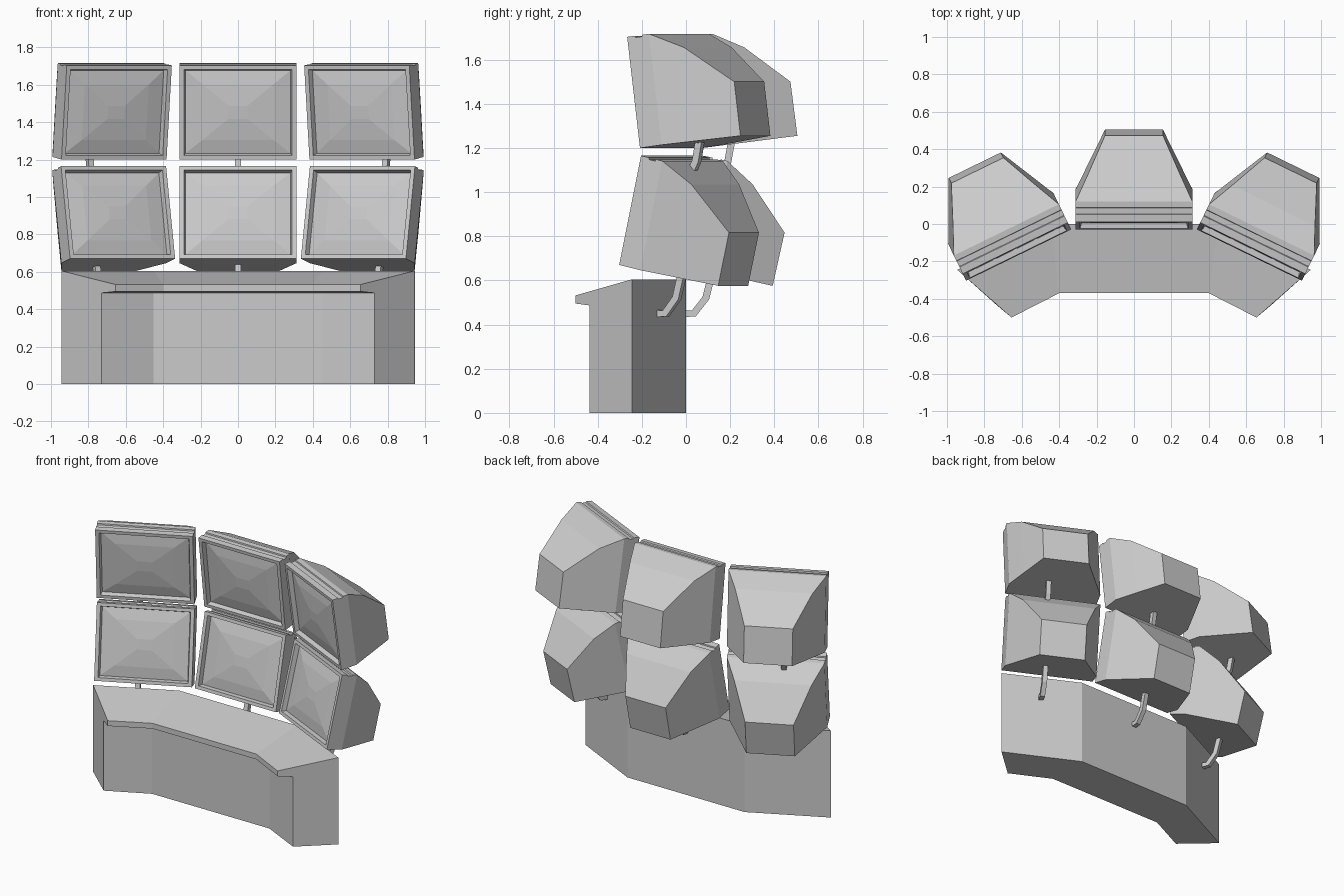
import bpy, bmesh
from math import radians
from mathutils import Matrix, Vector

if "Cube" in bpy.data.objects:
    bpy.data.objects.remove(bpy.data.objects["Cube"])


def loft(name, rings, mat=Matrix(), cap_start=True, cap_end=True):
    """Skin a series of equal-length point loops."""
    bm = bmesh.new()
    loops = [[bm.verts.new(mat @ Vector(p)) for p in ring] for ring in rings]
    n = len(loops[0])
    for a, b in zip(loops, loops[1:]):
        for i in range(n):
            j = (i + 1) % n
            bm.faces.new((a[i], a[j], b[j], b[i]))
    if cap_start:
        bm.faces.new(loops[0][::-1])
    if cap_end:
        bm.faces.new(loops[-1])
    bmesh.ops.recalc_face_normals(bm, faces=bm.faces)
    me = bpy.data.meshes.new(name)
    bm.to_mesh(me)
    bm.free()
    ob = bpy.data.objects.new(name, me)
    bpy.context.collection.objects.link(ob)
    return ob


def rect(depth, half, low, high):
    return [(-half, depth, low), (half, depth, low), (half, depth, high), (-half, depth, high)]


def bar(name, path, half, mat):
    """Square bar following a path in the local YZ plane."""
    pts = [Vector(p) for p in path]
    rings = []
    for i, p in enumerate(pts):
        t = (pts[min(i + 1, len(pts) - 1)] - pts[max(i - 1, 0)]).normalized()
        n = Vector((-t.y, t.x)) * half
        a, b = p + n, p - n
        rings.append([(-half, *a), (half, *a), (half, *b), (-half, *b)])
    return loft(name, rings, mat)


# Desk: bent console with sloped top and front lip
stations = []
for s, (back, body, lip) in (
        (-1, ((.945, -.245), (.73, -.437), (.655, -.5))),
        (-1, ((.452, 0), (.452, -.30), (.40, -.37))),
        (1, ((.452, 0), (.452, -.30), (.40, -.37))),
        (1, ((.945, -.245), (.73, -.437), (.655, -.5)))):
    stations.append([(s * p[0], p[1], z) for p, z in (
        (back, 0), (body, 0), (body, .487), (lip, .495), (lip, .532), (back, .605))])
loft("desk", stations)

W, H = .3125, .507


def monitor(name, mat):
    # Case: recessed front rim, shallow top groove, tapered back
    case = [rect(.03, W - .032, .03, H - .03),
            rect(0, W - .024, .022, H - .022),
            rect(0, W, 0, H)]
    for d, half, top in ((.04, W, H), (.043, W, H - .008), (.075, W, H - .008),
                         (.078, W, H), (.11, W, H), (.245, .247, .428), (.433, .155, .247)):
        case.append(rect(d, half, 0, top))
    loft(name + "_case", case, mat, cap_start=False)
    # Screen: faceted gentle bulge
    c = H / 2
    screen = [rect(d, hw, c - hh, c + hh) for d, hw, hh in (
        (.03, W - .032, c - .03), (.016, .19, .15), (.006, .05, .035))]
    loft(name + "_screen", screen, mat, cap_start=False)


# Three columns, each with two tilted monitors and their support arms
for col, s in (("left", -1), ("center", 0), ("right", 1)):
    turn = Matrix.Rotation(radians(-26 * s), 4, 'Z')
    place = Matrix.Translation((.63 * s, -.139 * abs(s), 0)) @ turn
    for row, y, z, tilt in (("lower", -.03, .67, -12.6), ("upper", .075, 1.2, 7.3)):
        monitor(f"{col}_{row}_monitor", place @ Matrix.Translation((0, y, z))
                @ Matrix.Rotation(radians(tilt), 4, 'X'))
    arm = Matrix.Translation((.705 * s, -.1225 * abs(s), 0)) @ turn
    bar(f"{col}_lower_arm", [(-.01, .45), (.035, .45), (.09, .52), (.125, .66)], .016, arm)
    bar(f"{col}_upper_arm", [(.17, 1.10), (.19, 1.14), (.21, 1.25)], .016, arm)
